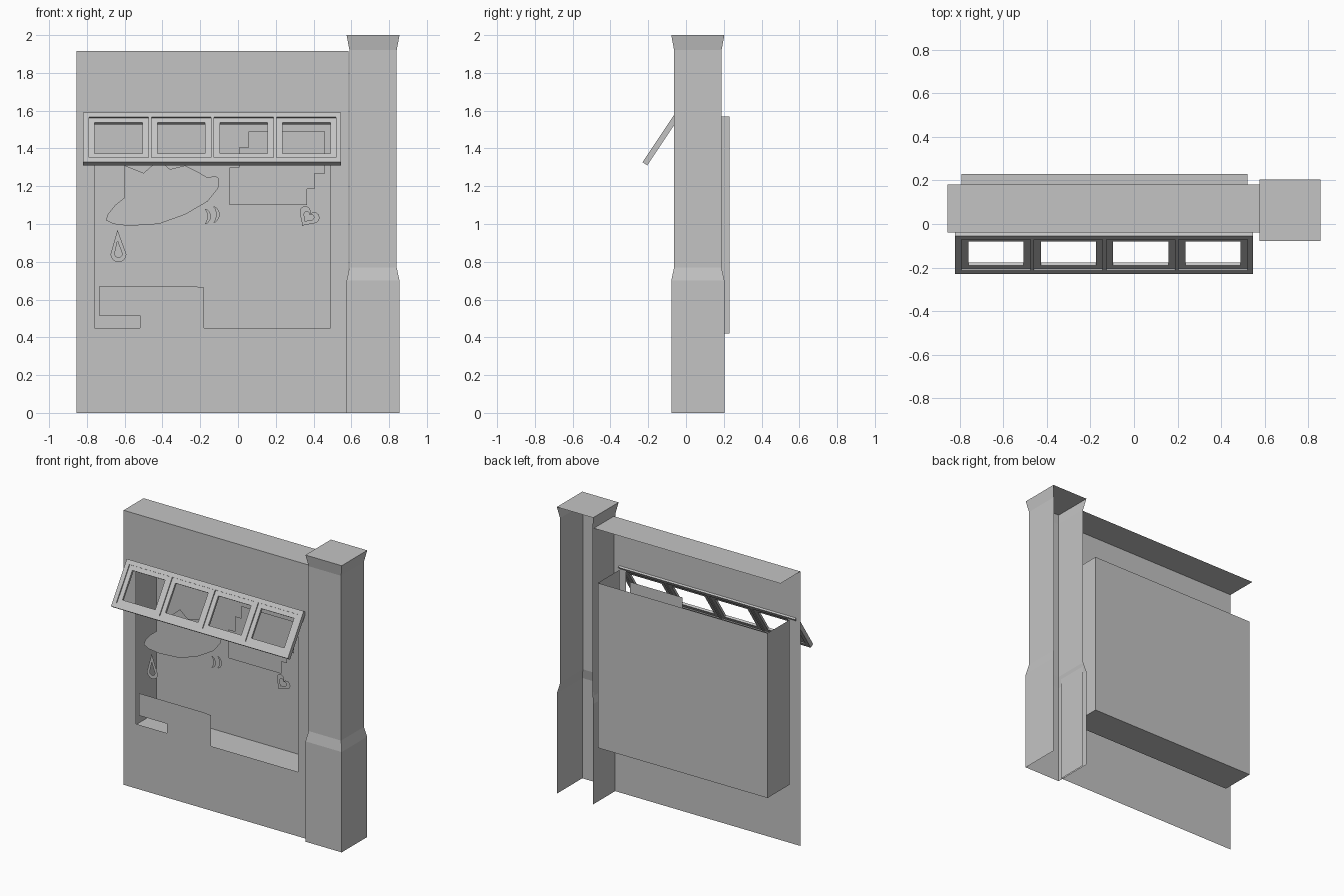
import bpy, bmesh, math
from mathutils import Vector

if "Cube" in bpy.data.objects:
    bpy.data.objects.remove(bpy.data.objects["Cube"])

grey = bpy.data.materials.new("plain_grey")
grey.diffuse_color = (0.55, 0.55, 0.55, 1)
grey.use_nodes = True
grey.node_tree.nodes["Principled BSDF"].inputs["Base Color"].default_value = grey.diffuse_color


def add_mesh(name, verts, faces):
    me = bpy.data.meshes.new(name)
    me.from_pydata(verts, [], faces)
    me.materials.append(grey)
    ob = bpy.data.objects.new(name, me)
    bpy.context.collection.objects.link(ob)
    return ob


def rect(x0, x1, y0, y1, z):
    return [(x0, y0, z), (x1, y0, z), (x1, y1, z), (x0, y1, z)]


# Wall: front sheet with an opening, top and right side (back and left are open)
X0, X1, Z1, YF, YB = -0.855, 0.585, 1.915, -0.04, 0.18
OX0, OX1, OZ0, OZ1 = -0.76, 0.49, 0.45, 1.57
outer = [(X0, YF, 0), (X1, YF, 0), (X1, YF, Z1), (X0, YF, Z1)]
inner = [(OX0, YF, OZ0), (OX1, YF, OZ0), (OX1, YF, OZ1), (OX0, YF, OZ1)]
back = [(X1, YB, 0), (X1, YB, Z1), (X0, YB, Z1)]
ring = [(i, (i + 1) % 4, (i + 1) % 4 + 4, i + 4) for i in range(4)]
add_mesh("wall", outer + inner + back, ring + [(1, 8, 9, 2), (3, 2, 9, 10)])

# Display box behind the opening: no front and no top
add_mesh("display_box",
         rect(-0.79, 0.52, -0.01, 0.23, 0.42) + rect(-0.79, 0.52, -0.01, 0.23, 1.57),
         [(0, 3, 2, 1), (1, 2, 6, 5), (2, 3, 7, 6), (3, 0, 4, 7)])

# Pillar: stacked sections, closed on top, open at the back and bottom
verts, faces = [], []
levels = [(0, 0), (0.70, 0), (0.77, 0.015), (1.92, 0.015), (2.0, 0)]
for z, d in levels:
    verts += rect(0.575 + d, 0.855 - d, -0.078 + d, 0.203 - d, z)
for k in range(len(levels) - 1):
    a = 4 * k
    for i, j in ((0, 1), (1, 2), (3, 0)):
        faces.append((a + i, a + j, a + j + 4, a + i + 4))
t = 4 * (len(levels) - 1)
faces.append((t, t + 1, t + 2, t + 3))
add_mesh("pillar", verts, faces)

# Tilted awning window: bars placed along x, up the slope (s) and into it (d)
base = Vector((0, -0.23, 1.327))
up = Vector((0, 0.555, 0.832))
inward = Vector((0, 0.832, -0.555))


def bar(name, x0, x1, s0, s1, d0, d1):
    vs = [base + Vector((x, 0, 0)) + up * s + inward * d
          for d in (d0, d1) for x, s in ((x0, s0), (x1, s0), (x1, s1), (x0, s1))]
    add_mesh(name, vs, [(0, 1, 2, 3), (7, 6, 5, 4), (0, 4, 5, 1),
                        (1, 5, 6, 2), (2, 6, 7, 3), (3, 7, 4, 0)])


L = 0.317
bar("awning_bottom_rail", -0.82, 0.545, 0, 0.03, 0, 0.03)
bar("awning_top_rail", -0.82, 0.545, L - 0.03, L, 0, 0.03)
panes = [(-0.79 + 0.3317 * i, -0.475 + 0.3317 * i) for i in range(4)]
edges = [-0.82] + [v for p in panes for v in p] + [0.545]
for i in range(5):
    bar("awning_stile", edges[2 * i], edges[2 * i + 1], 0.03, L - 0.03, 0, 0.03)
# Recessed sash inside each pane
for x0, x1 in panes:
    w = 0.031
    bar("sash_bottom", x0, x1, 0.03, 0.06, 0.008, 0.024)
    bar("sash_top", x0, x1, L - 0.06, L - 0.03, 0.008, 0.024)
    bar("sash_side", x0, x0 + w, 0.06, L - 0.06, 0.008, 0.024)
    bar("sash_side", x1 - w, x1, 0.06, L - 0.06, 0.008, 0.024)


# Flat cut-out shapes hanging in the opening; later loops cut holes
def plate(name, *loops):
    cu = bpy.data.curves.new(name, 'CURVE')
    cu.dimensions, cu.fill_mode = '2D', 'BOTH'
    for pts in loops:
        sp = cu.splines.new('POLY')
        sp.points.add(len(pts) - 1)
        for p, (x, z) in zip(sp.points, pts):
            p.co = (x, z, 0, 1)
        sp.use_cyclic_u = True
    tmp = bpy.data.objects.new(name + "_curve", cu)
    bpy.context.collection.objects.link(tmp)
    bpy.context.view_layer.update()
    me = bpy.data.meshes.new_from_object(
        tmp.evaluated_get(bpy.context.evaluated_depsgraph_get()))
    bpy.data.objects.remove(tmp)
    add_mesh(name, [(v.co.x, YF, v.co.y) for v in me.vertices],
             [tuple(p.vertices) for p in me.polygons])


plate("lower_panel", [(-0.735, 0.67), (-0.735, 0.515), (-0.52, 0.515), (-0.52, 0.45),
                      (-0.18, 0.45), (-0.18, 0.665), (-0.24, 0.67)])
plate("stepped_panel", [(-0.045, 1.10), (0.365, 1.10), (0.365, 1.185), (0.405, 1.185),
                        (0.405, 1.268), (0.46, 1.268), (0.46, 1.49), (0.055, 1.49),
                        (0.055, 1.405), (0.005, 1.405), (0.005, 1.30), (-0.045, 1.30)])
plate("curved_shape", [(-0.70, 1.02), (-0.66, 1.0), (-0.58, 0.99), (-0.42, 1.0),
                       (-0.28, 1.05), (-0.16, 1.12), (-0.105, 1.19), (-0.10, 1.24),
                       (-0.12, 1.255), (-0.16, 1.245), (-0.22, 1.28), (-0.28, 1.31),
                       (-0.36, 1.29), (-0.42, 1.34), (-0.50, 1.27), (-0.60, 1.31),
                       (-0.60, 1.14), (-0.65, 1.10), (-0.69, 1.05)])


# Drop outline
def drop(r, zc, top):
    arc = [(-0.633 + r * math.cos(a), zc + r * math.sin(a))
           for a in [math.radians(180 + 22.5 * i) for i in range(9)]]
    return arc + [(-0.638, top)]


plate("drop", drop(0.042, 0.84, 0.97), drop(0.02, 0.843, 0.91))


# Tilted heart outline
def heart(k):
    pts = []
    for i in range(24):
        a = 2 * math.pi * i / 24
        x = 16 * math.sin(a) ** 3
        z = (13 * math.cos(a) - 5 * math.cos(2 * a)
             - 2 * math.cos(3 * a) - math.cos(4 * a))
        c, s = math.cos(-0.6), math.sin(-0.6)
        pts.append((0.372 + k * (x * c - z * s), 1.038 + k * (x * s + z * c)))
    return pts


plate("heart", heart(0.0036), heart(0.0018))

# Two small curved strokes
for cx, cz, h in ((-0.19, 1.04, 0.046), (-0.145, 1.05, 0.048)):
    ang = [math.radians(-60 + 20 * i) for i in range(7)]
    plate("curved_stroke",
          [(cx + h * math.cos(a), cz + h * math.sin(a)) for a in ang] +
          [(cx + 0.6 * h * math.cos(a), cz + h * math.sin(a)) for a in reversed(ang)])
